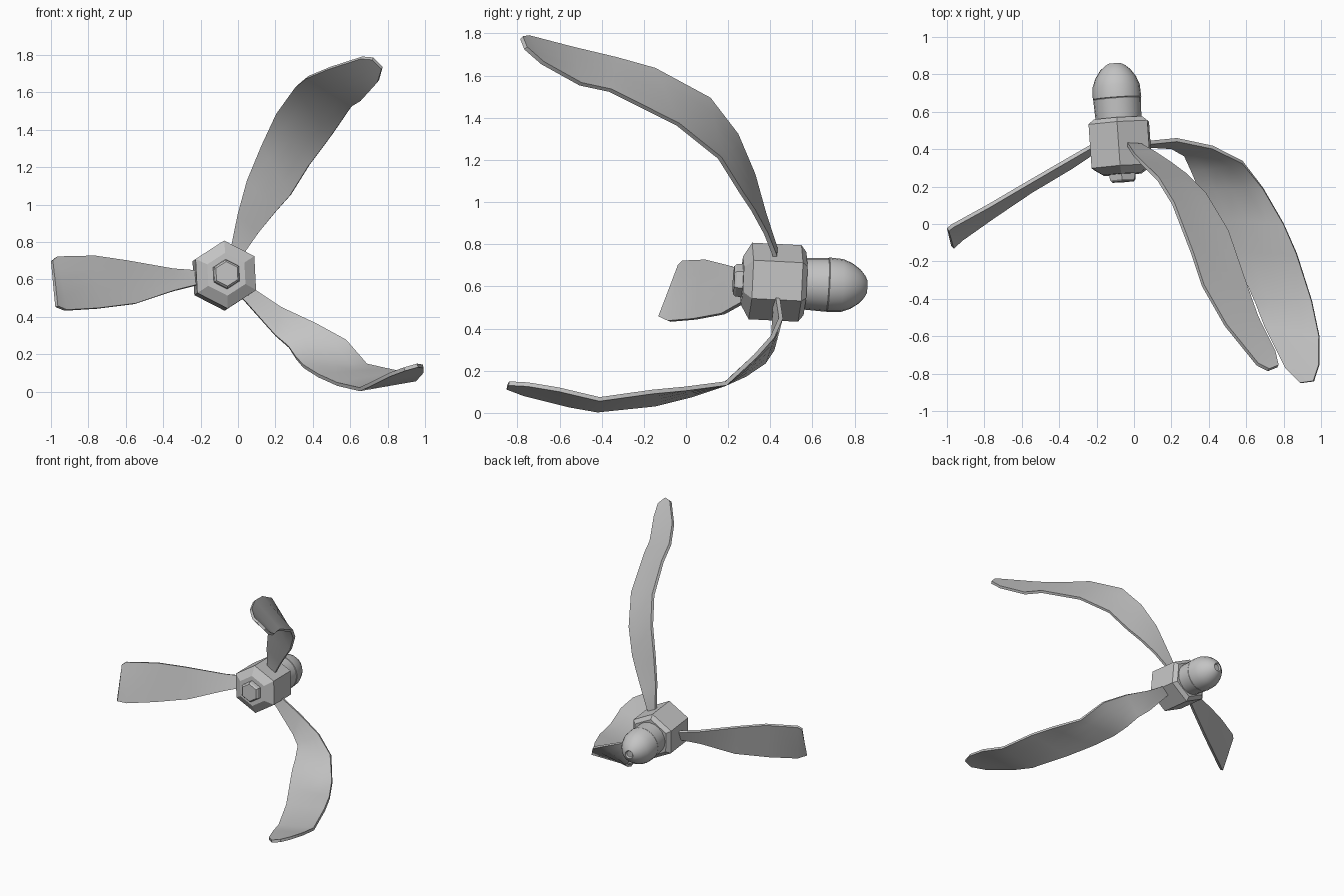
import bpy, bmesh, math
from mathutils import Vector

cube = bpy.data.objects.get("Cube")
if cube:
    bpy.data.objects.remove(cube)

metal = bpy.data.materials.new("grey_metal")
metal.use_nodes = True
GREY = (0.55, 0.55, 0.55, 1)
metal.diffuse_color = GREY
metal.node_tree.nodes["Principled BSDF"].inputs["Base Color"].default_value = GREY

# Tilted shaft frame: origin in the middle of the hub
CENTRE = Vector((-0.073, 0.42, 0.62))
AXIS = Vector((-0.07, 1, -0.05)).normalized()
SIDE = (Vector((1, 0, 0)) - AXIS * AXIS.x).normalized()
UP = SIDE.cross(AXIS)


def finish(name, bm, angle=30):
    bmesh.ops.recalc_face_normals(bm, faces=bm.faces)
    mesh = bpy.data.meshes.new(name)
    bm.to_mesh(mesh)
    bm.free()
    mesh.materials.append(metal)
    obj = bpy.data.objects.new(name, mesh)
    bpy.context.collection.objects.link(obj)
    bpy.ops.object.select_all(action='DESELECT')
    obj.select_set(True)
    bpy.context.view_layer.objects.active = obj
    bpy.ops.object.shade_smooth_by_angle(angle=math.radians(angle))
    return obj


def turned(name, profile, sides, turn=0):
    """Closed solid around the shaft from (distance, radius) pairs."""
    bm = bmesh.new()
    rings = []
    for t, r in profile:
        ring = []
        for i in range(sides):
            a = math.radians(turn) + math.tau * i / sides
            ring.append(bm.verts.new(CENTRE + AXIS * t + (SIDE * math.cos(a) + UP * math.sin(a)) * r))
        rings.append(ring)
    for a, b in zip(rings, rings[1:]):
        for i in range(sides):
            j = (i + 1) % sides
            bm.faces.new((a[i], a[j], b[j], b[i]))
    bm.faces.new(rings[0])
    bm.faces.new(rings[-1])
    return finish(name, bm)


def blade(name, first_edge, second_edge, thickness=0.02):
    """Thin bent sheet between two edge paths."""
    bm = bmesh.new()
    rows = []
    for p, q in zip(first_edge, second_edge):
        p, q = Vector(p), Vector(q)
        rows.append([bm.verts.new(p.lerp(q, k / 4)) for k in range(5)])
    for a, b in zip(rows, rows[1:]):
        for k in range(4):
            bm.faces.new((a[k], a[k + 1], b[k + 1], b[k]))
    obj = finish(name, bm, 40)
    solid = obj.modifiers.new("thickness", 'SOLIDIFY')
    solid.thickness = thickness
    solid.offset = 0
    # Solidify first, then mark the sharp rim
    bpy.ops.object.modifier_apply(modifier=solid.name)
    bpy.ops.object.shade_smooth_by_angle(angle=math.radians(40))
    return obj


# Hub, nut and rear spinner
turned("hub", [(-0.155, 0.115), (-0.115, 0.182), (0.12, 0.182), (0.145, 0.15)], 6, 33)
turned("front_nut", [(-0.195, 0.066), (-0.185, 0.076), (-0.14, 0.082)], 6, 33)
turned("rear_collar", [(0.13, 0.122), (0.25, 0.128), (0.257, 0.121)], 20)
turned("spinner", [(0.245, 0.118), (0.255, 0.13), (0.32, 0.126), (0.365, 0.109), (0.405, 0.081),
                   (0.43, 0.052), (0.44, 0.032), (0.43, 0.024)], 20)

# Upper blade, curling forward
blade("upper_blade",
      [(-0.06, 0.43, 0.68), (-0.035, 0.425, 0.78), (0, 0.37, 0.95), (0.05, 0.32, 1.13),
       (0.13, 0.24, 1.32), (0.21, 0.11, 1.49), (0.31, -0.15, 1.63), (0.37, -0.33, 1.68),
       (0.49, -0.54, 1.73), (0.66, -0.75, 1.785), (0.72, -0.78, 1.78)],
      [(0, 0.43, 0.67), (0.04, 0.42, 0.75), (0.11, 0.38, 0.85), (0.2, 0.32, 0.96),
       (0.28, 0.26, 1.05), (0.38, 0.16, 1.21), (0.5, -0.04, 1.37), (0.61, -0.36, 1.53),
       (0.66, -0.5, 1.56), (0.75, -0.68, 1.66), (0.77, -0.76, 1.73)])

# Lower blade, folded forward along the floor
blade("lower_blade",
      [(0, 0.43, 0.6), (0.08, 0.435, 0.55), (0.23, 0.45, 0.45), (0.42, 0.41, 0.36),
       (0.58, 0.33, 0.27), (0.69, 0.19, 0.14), (0.8, 0, 0.115), (0.87, -0.16, 0.1),
       (0.95, -0.41, 0.065), (0.99, -0.6, 0.11), (0.99, -0.75, 0.135), (0.96, -0.84, 0.14)],
      [(-0.03, 0.42, 0.55), (0.04, 0.42, 0.48), (0.2, 0.41, 0.3), (0.27, 0.37, 0.24),
       (0.31, 0.28, 0.18), (0.35, 0.18, 0.135), (0.43, 0.03, 0.085), (0.53, -0.15, 0.04),
       (0.65, -0.42, 0.012), (0.7, -0.55, 0.035), (0.81, -0.77, 0.09), (0.89, -0.85, 0.12)])

# Left-pointing blade, nearly straight with a notched end
blade("side_blade",
      [(-0.12, 0.46, 0.65), (-0.22, 0.42, 0.645), (-0.35, 0.345, 0.655), (-0.6, 0.2, 0.7),
       (-0.77, 0.1, 0.725), (-0.97, -0.01, 0.72), (-0.995, -0.03, 0.7)],
      [(-0.12, 0.44, 0.58), (-0.22, 0.38, 0.57), (-0.34, 0.3, 0.54), (-0.55, 0.175, 0.47),
       (-0.75, 0.04, 0.445), (-0.92, -0.08, 0.435), (-0.97, -0.125, 0.455)])
